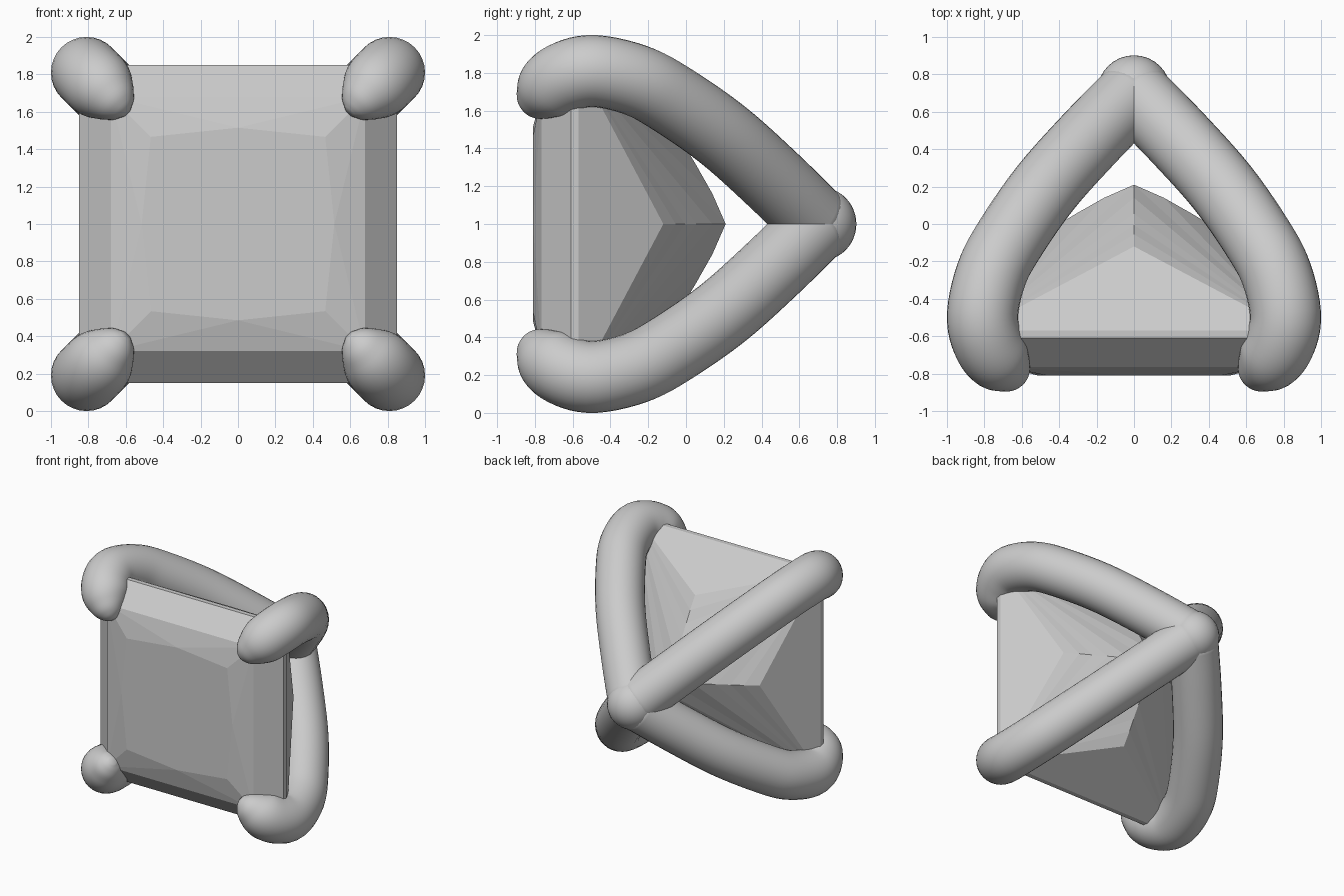
import bpy, bmesh, math
from mathutils import Vector

if "Cube" in bpy.data.objects:
    bpy.data.objects.remove(bpy.data.objects["Cube"])

CZ = 1.0  # height of the stone's axis, which runs along y


def finish(name, bm, smooth):
    bmesh.ops.recalc_face_normals(bm, faces=bm.faces)
    me = bpy.data.meshes.new(name)
    bm.to_mesh(me)
    bm.free()
    ob = bpy.data.objects.new(name, me)
    bpy.context.collection.objects.link(ob)
    if smooth:
        for p in me.polygons:
            p.use_smooth = True
    return ob


# Square-cut gemstone: table, crown, girdle and fanned pavilion
def make_gem():
    bm = bmesh.new()

    def corners(h, y):
        return [bm.verts.new((h * sx, y, CZ + h * sz))
                for sx, sz in ((-1, -1), (1, -1), (1, 1), (-1, 1))]

    def mids(h, y):
        return [bm.verts.new((h * sx, y, CZ + h * sz))
                for sx, sz in ((0, -1), (1, 0), (0, 1), (-1, 0))]

    table, table_mid = corners(0.466, -0.81), mids(0.515, -0.81)
    crown = corners(0.68, -0.765)
    front, back = corners(0.85, -0.61), corners(0.85, -0.57)
    ridge = [mids(h, y) for h, y in
             ((0.60, -0.12), (0.50, -0.055), (0.41, -0.005), (0.31, 0.055), (0.16, 0.14))]
    culet = bm.verts.new((0, 0.21, CZ))

    bm.faces.new([v for pair in zip(table, table_mid) for v in pair])
    for i in range(4):
        j = (i + 1) % 4
        bm.faces.new((table[i], table_mid[i], crown[i]))
        bm.faces.new((table_mid[i], table[j], crown[j]))
        bm.faces.new((table_mid[i], crown[i], crown[j]))
        bm.faces.new((crown[i], crown[j], front[j], front[i]))
        bm.faces.new((front[i], front[j], back[j], back[i]))
        bm.faces.new((back[i], back[j], ridge[0][i]))
        steps = [r[i] for r in ridge] + [culet]
        for a, b in zip(steps, steps[1:]):
            bm.faces.new((back[i], a, b))
            bm.faces.new((back[j], a, b))
    return finish("gemstone", bm, False)


# Prong path: (y, sideways offset, radius), from the rear joint to the claw tip
PATH = [(0.70, 0.0, 0.19), (0.46, 0.235, 0.19), (0.19, 0.476, 0.19),
        (-0.09, 0.67, 0.19), (-0.27, 0.763, 0.19), (-0.48, 0.81, 0.19),
        (-0.62, 0.785, 0.19), (-0.72, 0.725, 0.18), (-0.775, 0.665, 0.135),
        (-0.80, 0.62, 0.085), (-0.81, 0.595, 0.03)]


def smooth_path(points, n=5):
    p = [Vector(q) for q in points]
    p = [2 * p[0] - p[1]] + p + [2 * p[-1] - p[-2]]
    out = []
    for i in range(1, len(p) - 2):
        a, b, c, d = p[i - 1:i + 3]
        for k in range(n):
            t = k / n
            out.append(0.5 * (2 * b + (c - a) * t + (2 * a - 5 * b + 4 * c - d) * t * t
                              + (3 * b - a - 3 * c + d) * t ** 3))
    return out + [p[-2]]


def make_prong(name, sx, sz, sides=32):
    bm = bmesh.new()
    path = smooth_path(PATH)
    pts = [Vector((sx * q.y, q.x, CZ + sz * q.y)) for q in path]
    across = Vector((sx, 0, -sz)).normalized()
    rings = []
    for i, c in enumerate(pts):
        tangent = (pts[min(i + 1, len(pts) - 1)] - pts[max(i - 1, 0)]).normalized()
        out = tangent.cross(across)
        ring = []
        for k in range(sides):
            t = 2 * math.pi * k / sides
            ring.append(bm.verts.new(c + path[i].z * (math.cos(t) * out + math.sin(t) * across)))
        rings.append(ring)
    for a, b in zip(rings, rings[1:]):
        for k in range(sides):
            m = (k + 1) % sides
            bm.faces.new((a[k], a[m], b[m], b[k]))
    bm.faces.new(rings[0])
    bm.faces.new(rings[-1])
    return finish(name, bm, True)


make_gem()
for sx, side in ((-1, "left"), (1, "right")):
    for sz, level in ((-1, "lower"), (1, "upper")):
        make_prong(f"{level}_{side}_prong", sx, sz)

# Rounded joint where the four prongs meet at the back
bm = bmesh.new()
bmesh.ops.create_uvsphere(bm, u_segments=32, v_segments=24, radius=0.197)
joint = finish("rear_joint", bm, True)
joint.location = (0, 0.705, CZ)
